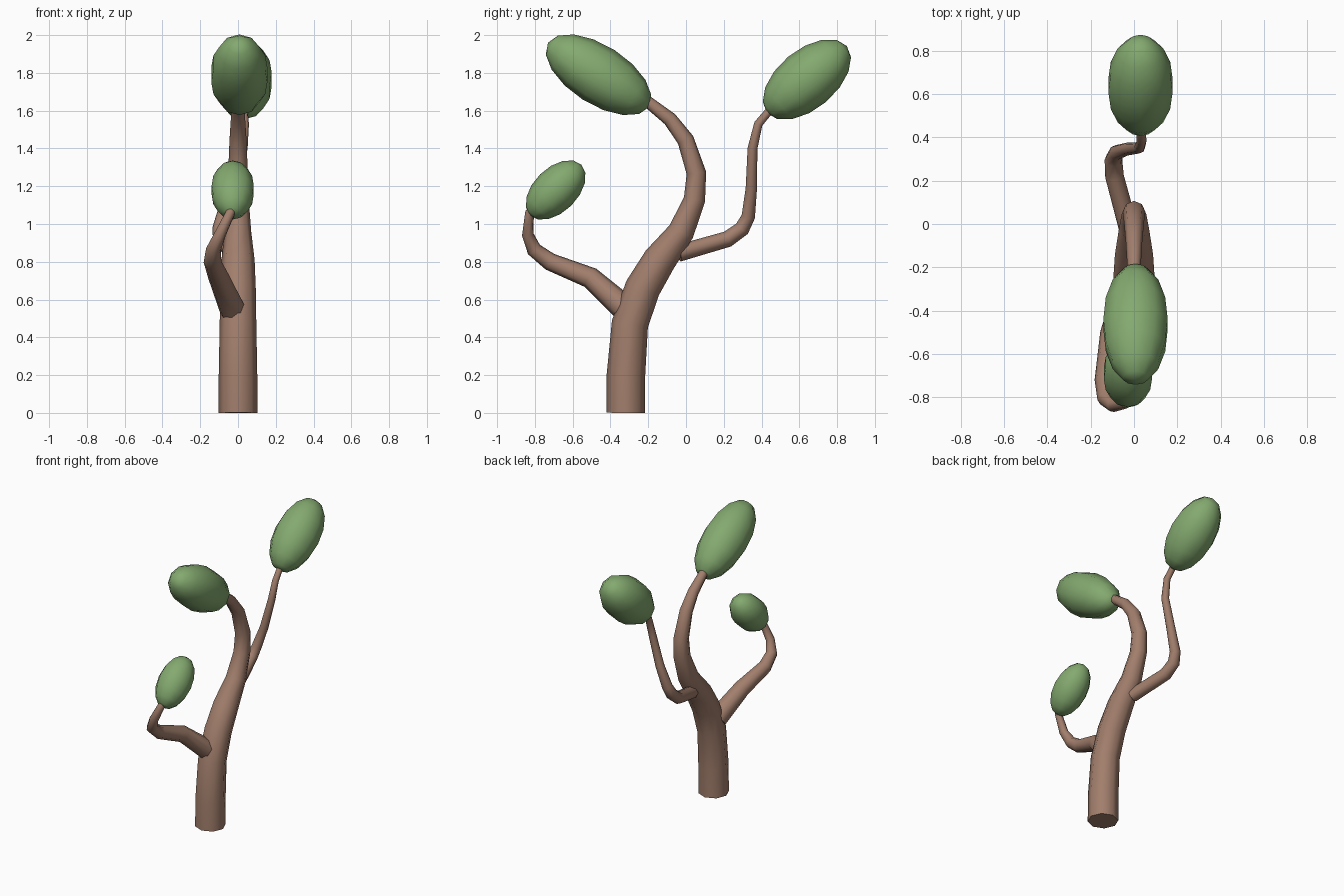
import bpy, bmesh, math
from mathutils import Vector

if "Cube" in bpy.data.objects:
    bpy.data.objects.remove(bpy.data.objects["Cube"])

SIDES = 8


def material(name, rgb):
    m = bpy.data.materials.new(name)
    m.diffuse_color = (*rgb, 1)
    m.use_nodes = True
    m.node_tree.nodes["Principled BSDF"].inputs["Base Color"].default_value = m.diffuse_color
    return m


bark = material("bark", (0.36, 0.21, 0.15))
leaf = material("leaf", (0.23, 0.40, 0.16))


def finish(name, bm, mat):
    bmesh.ops.recalc_face_normals(bm, faces=bm.faces)
    me = bpy.data.meshes.new(name)
    bm.to_mesh(me)
    bm.free()
    me.materials.append(mat)
    ob = bpy.data.objects.new(name, me)
    bpy.context.collection.objects.link(ob)
    bpy.ops.object.select_all(action='DESELECT')
    ob.select_set(True)
    bpy.context.view_layer.objects.active = ob
    bpy.ops.object.shade_smooth_by_angle(angle=math.radians(50))
    return ob


def limb(name, path):
    """Tapered tube through (x, y, z, radius) points, capped at both ends."""
    bm = bmesh.new()
    pts = [Vector(p[:3]) for p in path]
    side, rings = Vector((1, 0, 0)), []
    for i, p in enumerate(pts):
        if i == 0:
            t = (pts[1] - p).normalized()
        elif i == len(pts) - 1:
            t = (p - pts[i - 1]).normalized()
        else:
            t = ((p - pts[i - 1]).normalized() + (pts[i + 1] - p).normalized()).normalized()
        side = (side - t * side.dot(t)).normalized()
        up = t.cross(side)
        r = path[i][3]
        rings.append([bm.verts.new(p + r * (side * math.cos(a) + up * math.sin(a)))
                      for a in (k * math.tau / SIDES for k in range(SIDES))])
    for a, b in zip(rings, rings[1:]):
        for k in range(SIDES):
            n = (k + 1) % SIDES
            bm.faces.new((a[k], a[n], b[n], b[k]))
    bm.faces.new(rings[0])
    bm.faces.new(rings[-1])
    return finish(name, bm, bark)


def foliage(name, centre, axis, length, width):
    """Long ellipsoid with its poles along the given axis."""
    bm = bmesh.new()
    bmesh.ops.create_uvsphere(bm, u_segments=10, v_segments=8, radius=1)
    q = Vector(axis).to_track_quat('Z', 'Y')
    for v in bm.verts:
        v.co = Vector(centre) + q @ Vector((v.co.x * width, v.co.y * width, v.co.z * length))
    return finish(name, bm, leaf)


# Trunk, flat on the ground
trunk = limb("trunk", [
    (0, -0.32, 0, 0.102), (0, -0.318, 0.2, 0.102), (0, -0.297, 0.47, 0.097),
    (0, -0.23, 0.66, 0.094), (0, -0.14, 0.81, 0.088), (0, -0.025, 0.96, 0.070),
    (0, 0.045, 1.13, 0.057), (0, 0.055, 1.27, 0.052), (0, -0.002, 1.445, 0.045),
    (0, -0.085, 1.555, 0.038), (0, -0.20, 1.645, 0.031), (0, -0.28, 1.69, 0.027)])

# Side branches
front_branch = limb("front_branch", [
    (-0.03, -0.32, 0.55, 0.070), (-0.10, -0.505, 0.715, 0.057),
    (-0.135, -0.72, 0.80, 0.047), (-0.13, -0.805, 0.865, 0.040),
    (-0.095, -0.838, 0.945, 0.031), (-0.04, -0.828, 1.06, 0.025),
    (-0.035, -0.79, 1.11, 0.022)])
back_branch = limb("back_branch", [
    (-0.02, -0.04, 0.845, 0.045), (-0.09, 0.22, 0.92, 0.043),
    (-0.095, 0.297, 0.975, 0.041), (-0.08, 0.33, 1.04, 0.036),
    (-0.03, 0.346, 1.19, 0.030), (0.025, 0.352, 1.40, 0.026),
    (0.035, 0.383, 1.53, 0.023), (0.03, 0.45, 1.61, 0.021),
    (0.03, 0.52, 1.66, 0.020)])

# Foliage clumps
foliage("top_foliage", (0.007, -0.463, 1.79), (0, -0.844, 0.536), 0.317, 0.156)
foliage("back_foliage", (0.03, 0.64, 1.765), (0, 0.766, 0.643), 0.276, 0.156)
foliage("front_foliage", (-0.028, -0.69, 1.18), (0, 0.71, 0.70), 0.191, 0.117)
